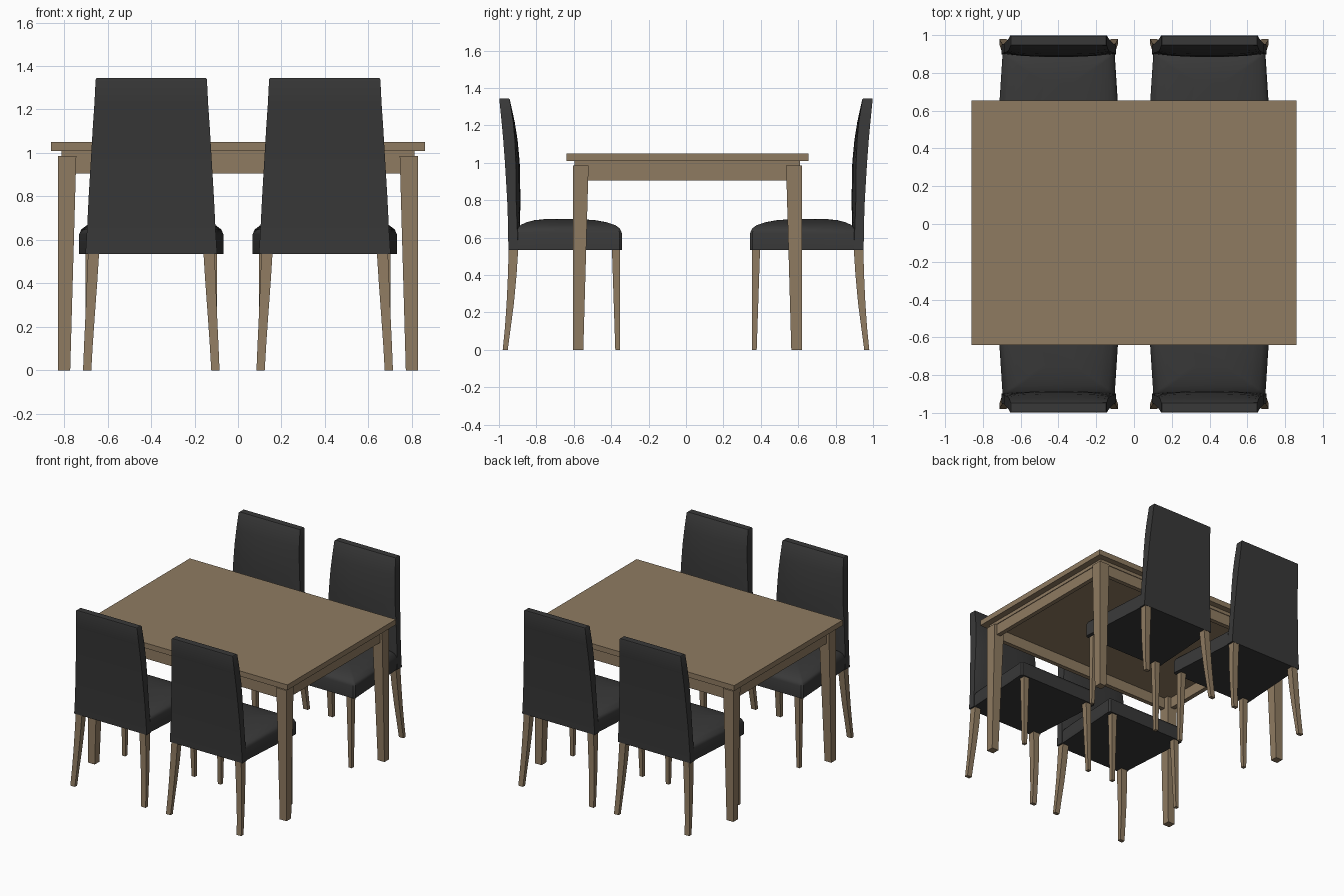
import bpy, bmesh

if "Cube" in bpy.data.objects:
    bpy.data.objects.remove(bpy.data.objects["Cube"])


def material(name, rgb):
    m = bpy.data.materials.new(name)
    m.diffuse_color = (*rgb, 1)
    m.use_nodes = True
    m.node_tree.nodes["Principled BSDF"].inputs["Base Color"].default_value = m.diffuse_color
    return m


WOOD = material("oak wood", (0.275, 0.198, 0.120))
LEATHER = material("black leather", (0.040, 0.040, 0.040))


def loft(name, rings, mat, smooth=False):
    """Skin a stack of equal-length closed rings and cap both ends."""
    bm = bmesh.new()
    vs = [[bm.verts.new(p) for p in r] for r in rings]
    n = len(rings[0])
    for a, b in zip(vs, vs[1:]):
        for i in range(n):
            j = (i + 1) % n
            bm.faces.new((a[i], a[j], b[j], b[i]))
    bm.faces.new(vs[0][::-1])
    bm.faces.new(vs[-1])
    bmesh.ops.recalc_face_normals(bm, faces=bm.faces[:])
    me = bpy.data.meshes.new(name)
    bm.to_mesh(me)
    bm.free()
    me.materials.append(mat)
    ob = bpy.data.objects.new(name, me)
    bpy.context.collection.objects.link(ob)
    if smooth:
        bpy.ops.object.select_all(action='DESELECT')
        bpy.context.view_layer.objects.active = ob
        ob.select_set(True)
        bpy.ops.object.shade_smooth_by_angle(angle=0.6)
    return ob


def rect(x0, x1, y0, y1, z):
    return [(x0, y0, z), (x1, y0, z), (x1, y1, z), (x0, y1, z)]


def box(name, x0, x1, y0, y1, z0, z1):
    return loft(name, [rect(x0, x1, y0, y1, z0), rect(x0, x1, y0, y1, z1)], WOOD)


# table top with a stepped layer and apron boards below
YC = 0.007
box("table_top", -0.86, 0.86, YC - 0.647, YC + 0.647, 1.01, 1.05)
box("table_subtop", -0.813, 0.813, YC - 0.603, YC + 0.603, 0.985, 1.01)
for s in (-1, 1):
    y = sorted((YC + s * 0.565, YC + s * 0.598))
    box("long_apron", -0.80, 0.80, *y, 0.905, 0.985)
    x = sorted((s * 0.775, s * 0.808))
    box("short_apron", *x, YC - 0.58, YC + 0.58, 0.905, 0.985)

# tapered table legs, straight on the outside
for sx in (-1, 1):
    for sy in (-1, 1):
        rings = [rect(sx * 0.828, sx * (0.828 - w), YC + sy * 0.612, YC + sy * (0.612 - w), z)
                 for z, w in ((0, 0.056), (0.985, 0.084))]
        loft("table_leg", rings, WOOD)


def seat_ring(z, d):
    """Trapezoid seat outline inset by d, with small clipped corners."""
    yf, yb, c = -0.343 - d, -0.91 + d * 0.7, 0.012
    wf, wb = 0.332 - d, 0.297 - d
    h = [(wb - c, yb), (wb, yb + c), (wf, yf - c), (wf - c, yf)]
    return [(x, y, z) for x, y in h] + [(-x, y, z) for x, y in h[::-1]]


# backrest stations: height, half width, rear y, front edge y, front middle y
BACK = [(0.535, 0.303, -0.950, -0.897, -0.895), (0.66, 0.295, -0.951, -0.903, -0.888),
        (0.80, 0.288, -0.956, -0.908, -0.885), (1.00, 0.276, -0.968, -0.910, -0.889),
        (1.12, 0.269, -0.977, -0.915, -0.900), (1.22, 0.262, -0.986, -0.924, -0.916),
        (1.338, 0.256, -0.998, -0.943, -0.942), (1.345, 0.251, -0.995, -0.948, -0.947)]


def back_ring(z, w, yb, ye, ym):
    front = [(w * t, ym + (ye - ym) * t ** 4) for t in (1, 0.9, 0.7, 0.35, 0, -0.35, -0.7, -0.9, -1)]
    return [(-w, yb, z), (w, yb, z)] + [(x, y, z) for x, y in front]


# rear leg stations: height, inner x, outer x, rear y, front y (curving backward)
REAR = [(0, 0.276, 0.314, -0.980, -0.953), (0.12, 0.269, 0.309, -0.968, -0.937),
        (0.25, 0.260, 0.303, -0.959, -0.920), (0.40, 0.249, 0.297, -0.952, -0.906),
        (0.54, 0.240, 0.291, -0.948, -0.897)]


def chair(cx, side):
    parts = [
        loft("seat", [seat_ring(z, d) for z, d in
                      ((0.535, 0), (0.625, 0), (0.648, 0.01), (0.667, 0.035),
                       (0.682, 0.08), (0.693, 0.14), (0.699, 0.22))], LEATHER, True),
        loft("backrest", [back_ring(*r) for r in BACK], LEATHER, True)]
    for s in (-1, 1):
        parts.append(loft("rear_leg", [rect(s * a, s * b, c, d, z) for z, a, b, c, d in REAR], WOOD, True))
        parts.append(loft("front_leg", [rect(s * 0.303, s * (0.303 - w), -0.352, -0.352 - w, z)
                                        for z, w in ((0, 0.026), (0.54, 0.044))], WOOD))
    for p in parts:
        for v in p.data.vertices:
            v.co.x += cx
            v.co.y *= side
        if side < 0:
            p.data.flip_normals()


# two chairs on each long side
for cx in (-0.399, 0.399):
    for side in (1, -1):
        chair(cx, side)
